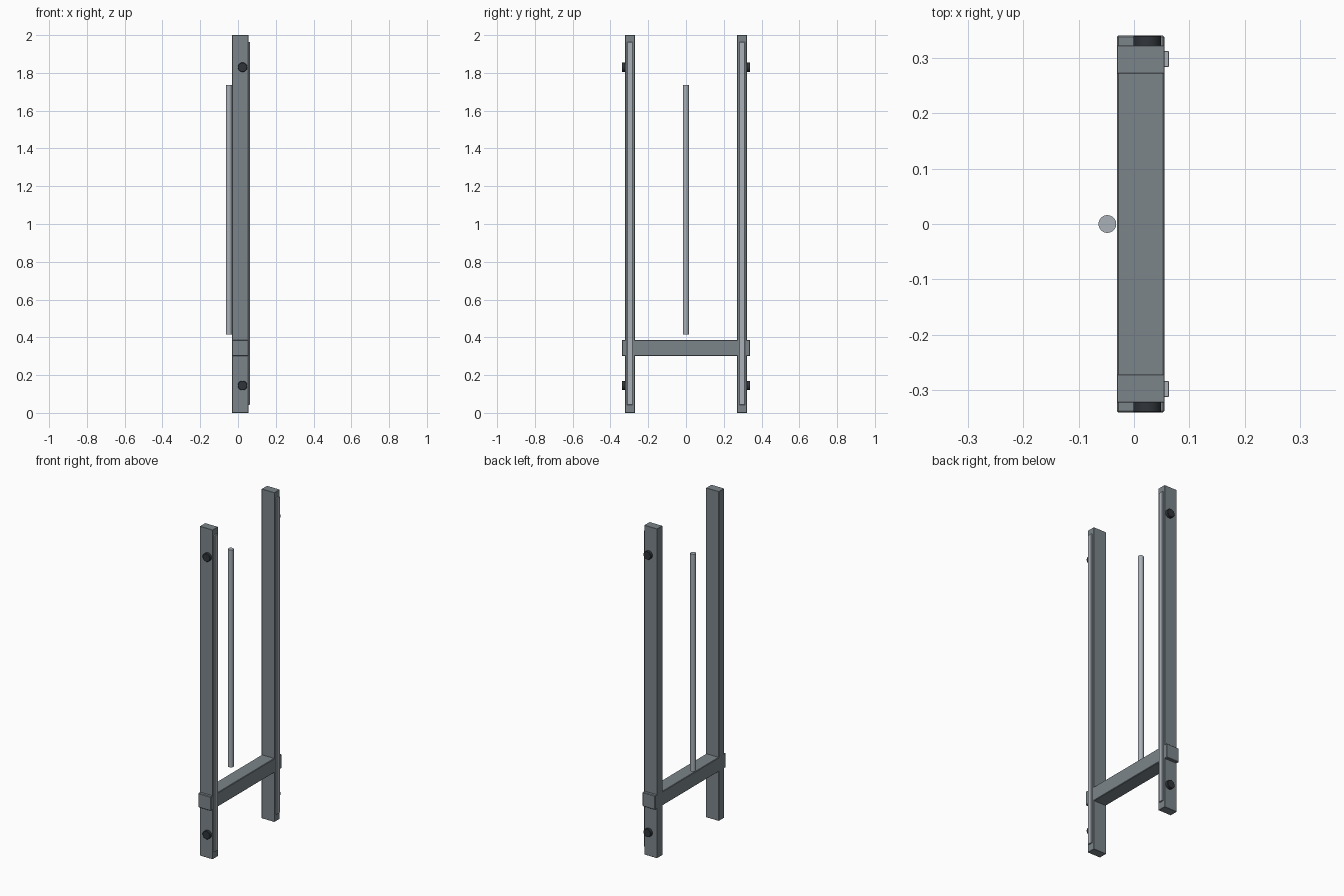
import bpy
from math import radians

cube = bpy.data.objects.get("Cube")
if cube:
    bpy.data.objects.remove(cube, do_unlink=True)


def material(name, colour):
    mat = bpy.data.materials.new(name)
    mat.use_nodes = True
    mat.diffuse_color = (*colour, 1)
    mat.node_tree.nodes["Principled BSDF"].inputs["Base Color"].default_value = (*colour, 1)
    return mat


frame_grey = material("frame grey", (0.20, 0.235, 0.255))
bright_steel = material("bright steel", (0.40, 0.44, 0.48))
dark_bolt = material("dark bolt", (0.03, 0.035, 0.042))


def finish(name, mat, bevel):
    obj = bpy.context.object
    obj.name = name
    obj.data.materials.append(mat)
    if bevel:
        mod = obj.modifiers.new("soft edges", 'BEVEL')
        mod.width = bevel
        mod.segments = 1
        mod.limit_method = 'ANGLE'
    return obj


def box(name, low, high, mat, bevel=0.0):
    centre = [(a + b) / 2 for a, b in zip(low, high)]
    bpy.ops.mesh.primitive_cube_add(size=1, location=centre)
    bpy.context.object.scale = [b - a for a, b in zip(low, high)]
    bpy.ops.object.transform_apply(location=False, rotation=False, scale=True)
    return finish(name, mat, bevel)


def cylinder(name, centre, radius, depth, mat, tilt=0, bevel=0.0):
    bpy.ops.mesh.primitive_cylinder_add(vertices=32, radius=radius, depth=depth,
                                        location=centre, rotation=(radians(tilt), 0, 0))
    bpy.ops.object.shade_smooth_by_angle(angle=radians(30))
    return finish(name, mat, bevel)


BACK, FRONT = -0.031, 0.055

# Posts with their raised strips and outer bolts
for side, word in ((-1, "front"), (1, "rear")):
    y_in, y_out = sorted((side * 0.271, side * 0.322))
    box(word + "_post", (BACK, y_in, 0), (FRONT, y_out, 2), frame_grey, 0.001)
    y_in, y_out = sorted((side * 0.283, side * 0.312))
    box(word + "_strip", (FRONT - 0.004, y_in, 0.043), (0.063, y_out, 1.963), bright_steel, 0.001)
    for height, level in ((0.145, "lower"), (1.83, "upper")):
        cylinder(f"{word}_{level}_bolt", (0.024, side * 0.33, height), 0.025, 0.02,
                 dark_bolt, 90, 0.002)

# Crossbar running through both posts
box("crossbar", (BACK, -0.34, 0.30), (FRONT, 0.34, 0.386), frame_grey, 0.003)

# Upright handle rod
cylinder("handle_rod", (-0.048, 0, 1.075), 0.016, 1.32, bright_steel)
